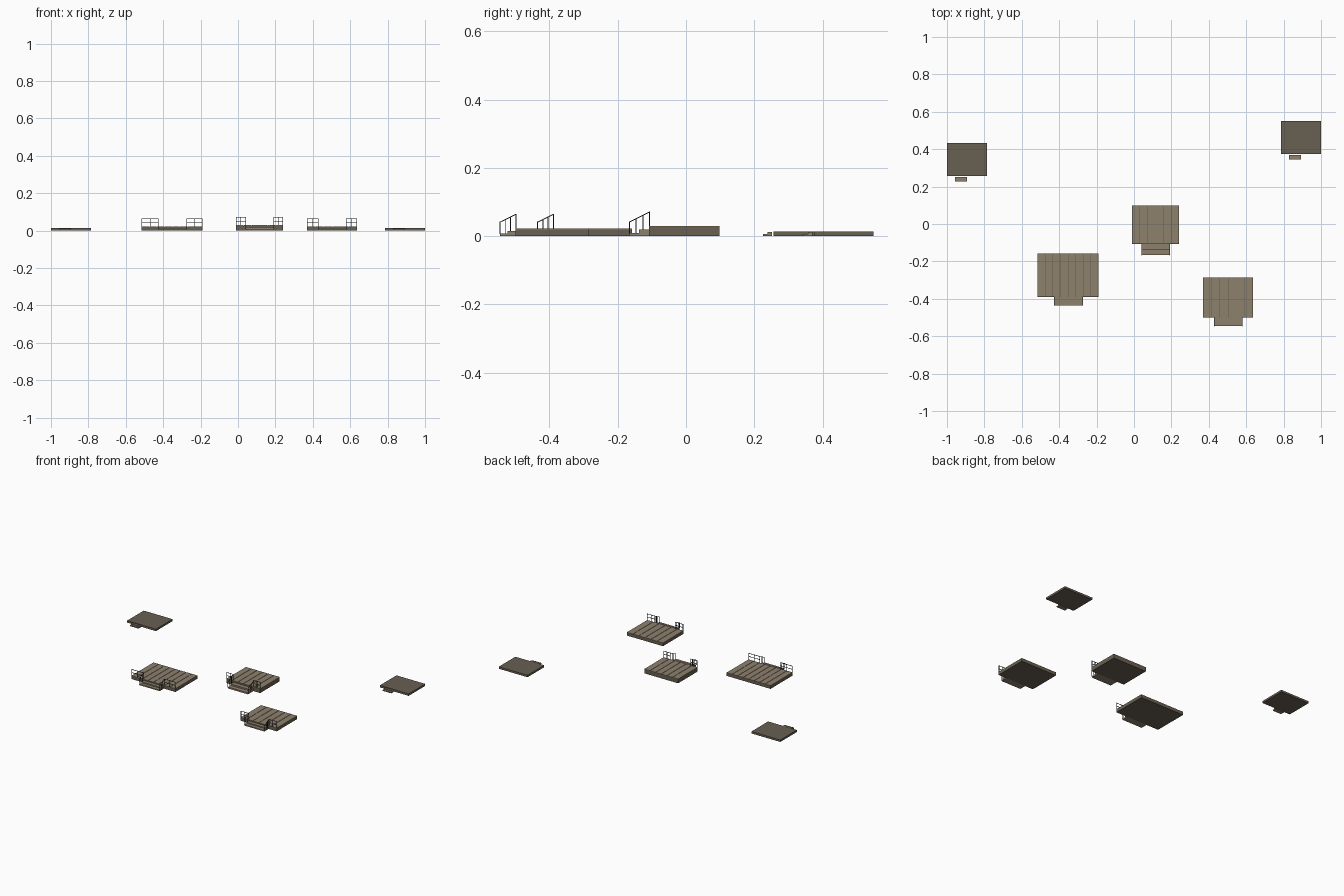
import bpy, bmesh
from mathutils import Vector, Matrix

if "Cube" in bpy.data.objects:
    bpy.data.objects.remove(bpy.data.objects["Cube"])


def material(name, rgb):
    m = bpy.data.materials.new(name)
    m.diffuse_color = (*rgb, 1)
    m.use_nodes = True
    m.node_tree.nodes["Principled BSDF"].inputs["Base Color"].default_value = m.diffuse_color
    return m


WOOD = material("plank_wood", (0.27, 0.22, 0.155))
DARK = material("dark_wood", (0.14, 0.115, 0.085))
METAL = material("rail_metal", (0.03, 0.035, 0.04))


def add_box(bm, x0, x1, y0, y1, z0, z1):
    mat = Matrix.Translation(((x0 + x1) / 2, (y0 + y1) / 2, (z0 + z1) / 2))
    mat = mat @ Matrix.Diagonal((x1 - x0, y1 - y0, z1 - z0, 1))
    bmesh.ops.create_cube(bm, size=1, matrix=mat)


def add_bar(bm, a, b, w=0.0026):
    # square bar between two points
    a, b = Vector(a), Vector(b)
    d = b - a
    rot = d.to_track_quat('Z', 'Y').to_matrix().to_4x4()
    mat = Matrix.Translation((a + b) / 2) @ rot @ Matrix.Diagonal((w, w, d.length + w, 1))
    bmesh.ops.create_cube(bm, size=1, matrix=mat)


def finish(bm, name, mat):
    me = bpy.data.meshes.new(name)
    bm.to_mesh(me)
    bm.free()
    ob = bpy.data.objects.new(name, me)
    me.materials.append(mat)
    bpy.context.collection.objects.link(ob)


def large_deck(tag, x0, x1, y0, y1, top, sx0, sx1, sy, planks):
    # solid base
    bm = bmesh.new()
    add_box(bm, x0, x1, y0, y1, 0, top - 0.003)
    finish(bm, tag + "_deck_base", DARK)
    # planks running front to back
    bm = bmesh.new()
    w = (x1 - x0) / planks
    for i in range(planks):
        l = x0 + i * w
        add_box(bm, l + (0.0012 if i else 0), l + w - (0.0012 if i < planks - 1 else 0),
                y0, y1, top - 0.003, top)
    finish(bm, tag + "_deck_planks", WOOD)
    # two steps
    bm = bmesh.new()
    mid = (sy + y0) / 2
    add_box(bm, sx0, sx1, sy, mid, 0, top / 3)
    add_box(bm, sx0, sx1, mid, y0, 0, top * 2 / 3)
    finish(bm, tag + "_steps", WOOD)
    # railings beside the stair and along the front edge
    bm = bmesh.new()
    h = 0.042
    e = 0.0015
    for sx, ox in ((sx0 - e, x0 + e), (sx1 + e, x1 - e)):
        yf = y0 + e
        for t in (0, 0.5, 1):
            x = sx + (ox - sx) * t
            add_bar(bm, (x, yf, top), (x, yf, top + h))
        for k in (1, 0.5):
            add_bar(bm, (sx, yf, top + h * k), (ox, yf, top + h * k))
        for t in (0, 1 / 3, 2 / 3):
            y = sy + (yf - sy) * t
            foot = top / 3 if t < 0.5 else top * 2 / 3
            add_bar(bm, (sx, y, foot), (sx, y, 0.041 + (top + h - 0.041) * t))
        add_bar(bm, (sx, sy, 0.041), (sx, yf, top + h))
    finish(bm, tag + "_railings", METAL)


def small_deck(tag, x0, y0):
    bm = bmesh.new()
    add_box(bm, x0, x0 + 0.213, y0, y0 + 0.175, 0, 0.0135)
    finish(bm, tag + "_deck", DARK)
    bm = bmesh.new()
    add_box(bm, x0 + 0.042, x0 + 0.106, y0 - 0.031, y0 - 0.018, 0, 0.006)
    add_box(bm, x0 + 0.042, x0 + 0.106, y0 - 0.018, y0 - 0.005, 0, 0.0115)
    finish(bm, tag + "_steps", WOOD)


large_deck("left", -0.515, -0.19, -0.39, -0.158, 0.022, -0.425, -0.275, -0.435, 8)
large_deck("middle", -0.01, 0.24, -0.108, 0.098, 0.029, 0.042, 0.19, -0.166, 6)
large_deck("right", 0.37, 0.637, -0.50, -0.285, 0.022, 0.43, 0.577, -0.545, 6)
small_deck("far_left", -1.0, 0.257)
small_deck("far_right", 0.787, 0.375)
